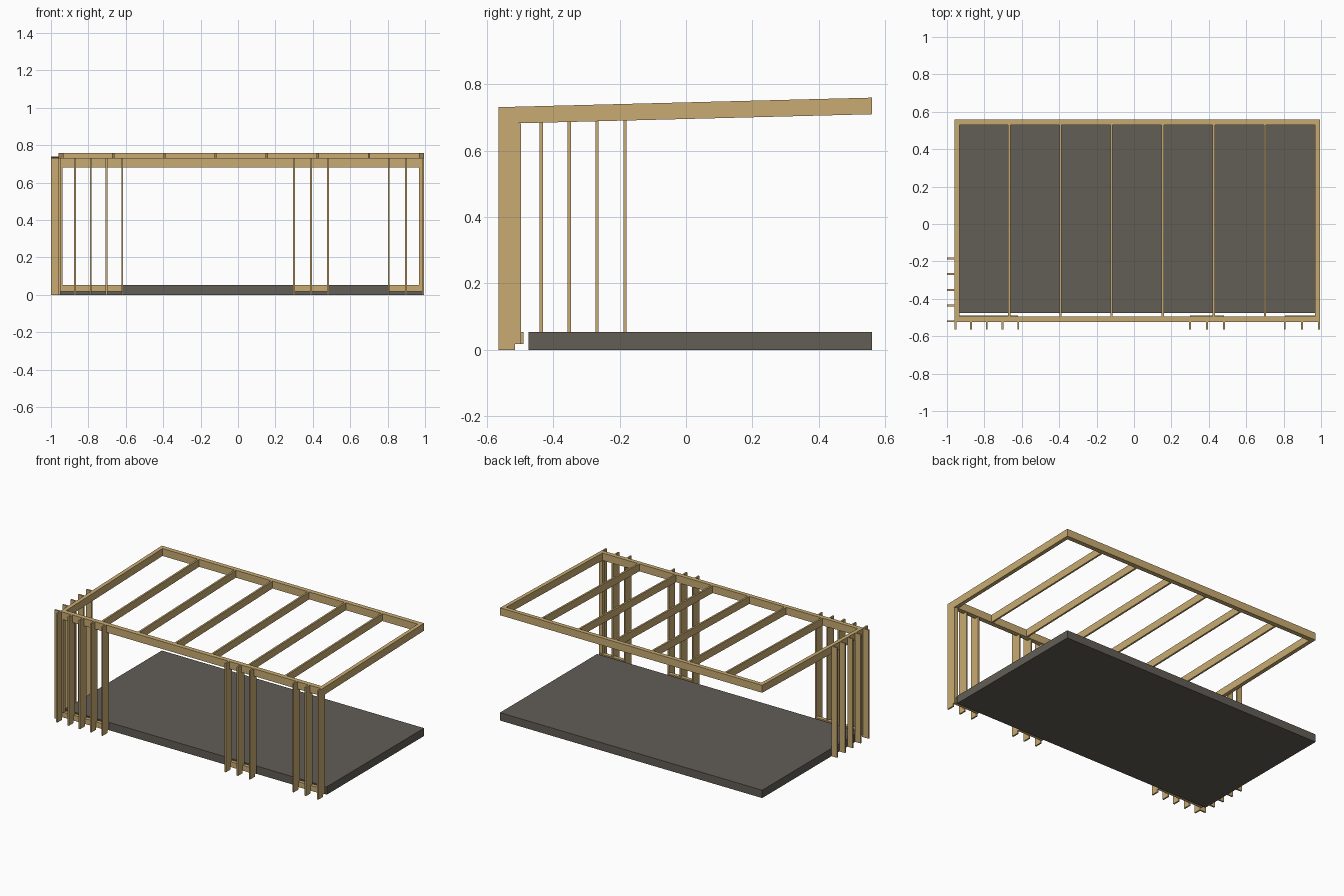
import bpy
import bmesh

cube = bpy.data.objects.get("Cube")
if cube:
    bpy.data.objects.remove(cube, do_unlink=True)


def make_material(name, rgb):
    mat = bpy.data.materials.new(name)
    mat.use_nodes = True
    mat.diffuse_color = (*rgb, 1)
    mat.node_tree.nodes["Principled BSDF"].inputs["Base Color"].default_value = (*rgb, 1)
    return mat


wood = make_material("pale timber", (0.58, 0.41, 0.17))
concrete = make_material("dark concrete", (0.122, 0.109, 0.093))


def prism(name, profile, x0, x1, mat=wood):
    """Extrude a (y, z) profile from x0 to x1."""
    bm = bmesh.new()
    face = bm.faces.new([bm.verts.new((x0, y, z)) for y, z in profile])
    grown = bmesh.ops.extrude_face_region(bm, geom=[face])["geom"]
    verts = [v for v in grown if isinstance(v, bmesh.types.BMVert)]
    bmesh.ops.translate(bm, verts=verts, vec=(x1 - x0, 0, 0))
    bmesh.ops.recalc_face_normals(bm, faces=bm.faces[:])
    mesh = bpy.data.meshes.new(name)
    bm.to_mesh(mesh)
    bm.free()
    mesh.materials.append(mat)
    obj = bpy.data.objects.new(name, mesh)
    bpy.context.collection.objects.link(obj)
    return obj


def box(name, x, y, z, mat=wood):
    profile = [(y[0], z[0]), (y[1], z[0]), (y[1], z[1]), (y[0], z[1])]
    return prism(name, profile, x[0], x[1], mat)


LEFT, RIGHT = -0.96, 0.995
FRONT, BEAM_BACK, BACK = -0.525, -0.495, 0.56
DEPTH = 0.05


def roof_z(y):
    """Underside of the sloping roof frame."""
    return 0.682 + 0.0255 * (y - FRONT)


def sloped(name, x0, x1, y0, y1):
    lo, hi = roof_z(y0), roof_z(y1)
    return prism(name, [(y0, lo), (y1, hi), (y1, hi + DEPTH), (y0, lo + DEPTH)], x0, x1)


# Floor slab
box("floor_slab", (LEFT, RIGHT), (-0.475, BACK), (0, 0.053), concrete)

# Roof frame: front and back beams, edge rafters, thin inner rafters
sloped("front_beam", LEFT, RIGHT, FRONT, BEAM_BACK)
sloped("back_beam", LEFT, RIGHT, 0.53, BACK)
for side, x in (("right", LEFT), ("left", RIGHT - 0.026)):
    sloped(side + "_edge_rafter", x, x + 0.026, BEAM_BACK, 0.53)
for i in range(6):
    x = -0.667 + 0.2735 * i
    sloped(f"inner_rafter_{i + 1}", x - 0.006, x + 0.006, BEAM_BACK, 0.53)

# Front fins, notched around the beam and at the foot, in groups on a sole plate
fin_profile = [(-0.565, 0), (-0.515, 0), (-0.515, 0.017), (-0.497, 0.017),
               (-0.497, 0.682), (FRONT, 0.682), (FRONT, 0.732), (-0.565, 0.732)]
groups = {"right": (-0.955, 5, 0.084), "middle": (0.3, 3, 0.0905), "left": (0.806, 3, 0.092)}
for label, (start, count, step) in groups.items():
    for i in range(count):
        x = start + i * step
        prism(f"{label}_front_fin_{i + 1}", fin_profile, x - 0.005, x + 0.005)
    end = start + (count - 1) * step
    box(label + "_sole_plate", (start, end), (-0.515, -0.49), (0.017, 0.053))

# Corner posts under the front beam
for side, x in (("right", -0.954), ("left", 0.969)):
    box(side + "_corner_post", (x, x + 0.017), (FRONT + 0.002, BEAM_BACK - 0.002), (0.053, 0.682))

# Fins along the short wall
for i in range(5):
    y = -0.52 + 0.084 * i
    box(f"side_fin_{i + 1}", (-1.0, LEFT), (y - 0.005, y + 0.005), (0, roof_z(y) + DEPTH))
